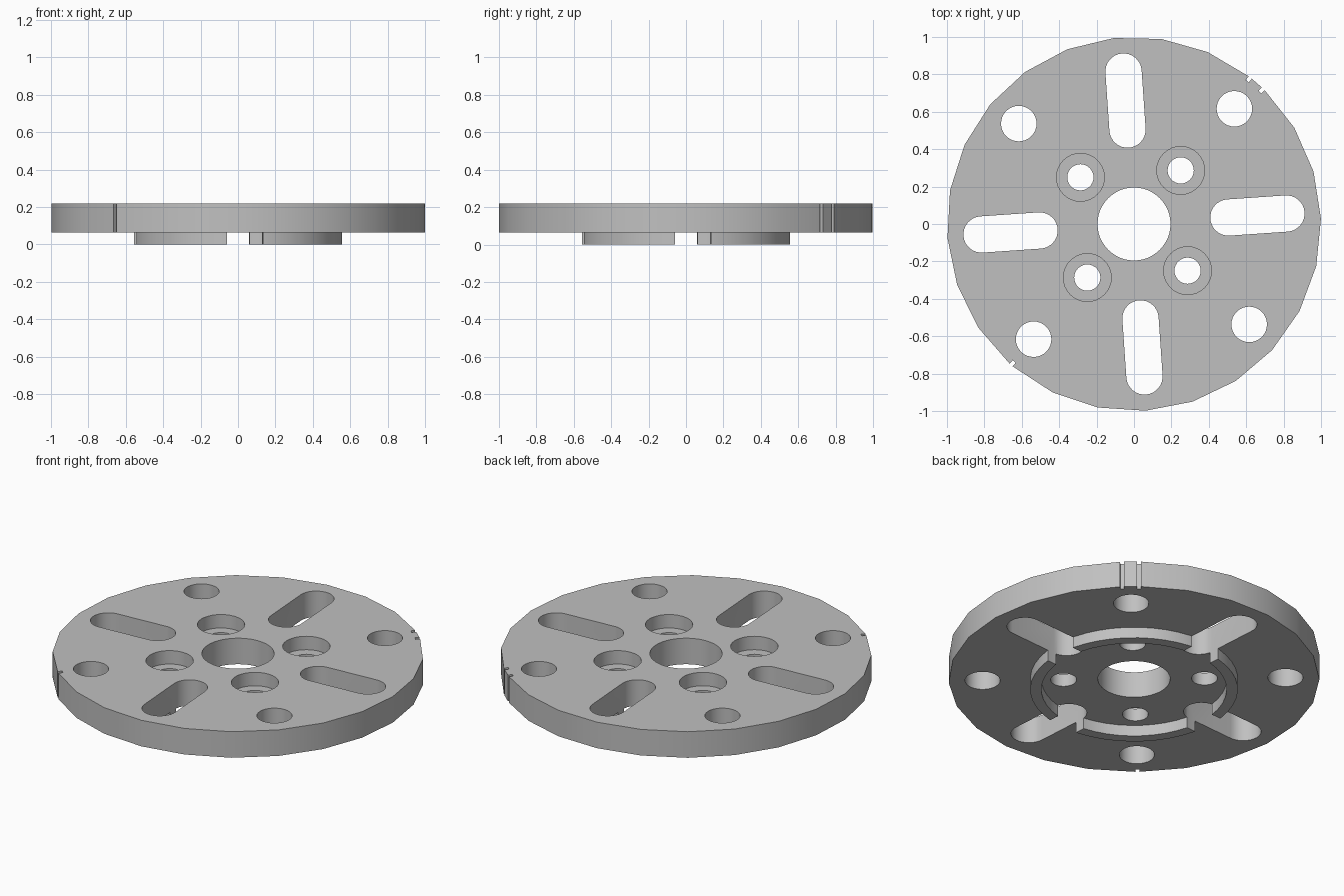
import bpy
import bmesh
from math import sin, cos, pi, radians

if "Cube" in bpy.data.objects:
    bpy.data.objects.remove(bpy.data.objects["Cube"])

TURN = radians(3.93)          # whole pattern is turned slightly
BOTTOM, TOP = 0.065, 0.22     # plate faces
LOW, HIGH = -0.1, 0.4         # through-cut range

steel = bpy.data.materials.new("plain_grey")
steel.use_nodes = True
GREY = (0.53, 0.53, 0.53, 1)
steel.diffuse_color = GREY
steel.node_tree.nodes["Principled BSDF"].inputs["Base Color"].default_value = GREY


def polar(r, a):
    return r * cos(a), r * sin(a)


def circle(r, n, cx=0, cy=0):
    return [(cx + r * cos(2 * pi * i / n), cy + r * sin(2 * pi * i / n)) for i in range(n)]


def slot(near, far, r, a, n=16):
    """Round-ended slot outline lying along direction a."""
    pts = []
    for dist, start in ((far, a - pi / 2), (near, a + pi / 2)):
        cx, cy = polar(dist, a)
        for i in range(n + 1):
            dx, dy = polar(r, start + pi * i / n)
            pts.append((cx + dx, cy + dy))
    return pts


def prisms(name, outlines, z0, z1):
    """One object holding an upright prism for each outline."""
    bm = bmesh.new()
    for pts in outlines:
        face = bm.faces.new([bm.verts.new((x, y, z0)) for x, y in pts])
        out = bmesh.ops.extrude_face_region(bm, geom=[face])
        new = [v for v in out["geom"] if isinstance(v, bmesh.types.BMVert)]
        bmesh.ops.translate(bm, verts=new, vec=(0, 0, z1 - z0))
    bmesh.ops.recalc_face_normals(bm, faces=bm.faces)
    mesh = bpy.data.meshes.new(name)
    bm.to_mesh(mesh)
    bm.free()
    mesh.materials.append(steel)
    obj = bpy.data.objects.new(name, mesh)
    bpy.context.collection.objects.link(obj)
    return obj


def combine(target, tool, operation):
    """Apply a boolean and discard the tool."""
    mod = target.modifiers.new(operation, "BOOLEAN")
    mod.operation, mod.object, mod.solver = operation, tool, "EXACT"
    bpy.context.view_layer.objects.active = target
    bpy.ops.object.modifier_apply(modifier=mod.name)
    bpy.data.objects.remove(tool)


# Plate outline: two faceted half rims, with narrow index notches between
def notch(a):
    half = radians(0.6)
    return [polar(r, a + s * half) for r, s in ((1, -1), (0.975, -1), (0.975, 1), (1, 1))]


mark = TURN + pi / 4
gap = radians(2.65)
notches = [notch(mark - gap), notch(mark + gap), notch(mark + pi)]
SEG = 12
outline = notches[0] + notches[1]
start, end = mark + gap + radians(0.6), mark + pi - radians(0.6)
outline += [polar(1, start + (end - start) * i / SEG) for i in range(1, SEG)]
outline += notches[2]
start, end = mark + pi + radians(0.6), mark + 2 * pi - gap - radians(0.6)
outline += [polar(1, start + (end - start) * i / SEG) for i in range(1, SEG)]
plate = prisms("adapter_plate", [outline], BOTTOM, TOP)

# Locating ring underneath
ring = prisms("locating_ring", [circle(0.56, 48)], 0, BOTTOM + 0.03)
combine(plate, ring, "UNION")
combine(plate, prisms("ring_recess", [circle(0.5, 48)], LOW, BOTTOM), "DIFFERENCE")

# Centre bore, four slots, four outer holes and four screw holes
cuts = [circle(0.195, 48)]
bores = []
for k in range(4):
    axis = TURN + k * pi / 2
    diagonal = axis + pi / 4
    cuts.append(slot(0.506, 0.817, 0.097, axis))
    cuts.append(circle(0.095, 32, *polar(0.817, diagonal)))
    cuts.append(circle(0.07, 32, *polar(0.38, diagonal)))
    bores.append(circle(0.128, 32, *polar(0.38, diagonal)))
combine(plate, prisms("through_cuts", cuts, LOW, HIGH), "DIFFERENCE")
combine(plate, prisms("counterbores", bores, TOP - 0.08, HIGH), "DIFFERENCE")

# Smooth curved walls, keep edges sharp
bpy.ops.object.select_all(action="DESELECT")
plate.select_set(True)
bpy.context.view_layer.objects.active = plate
bpy.ops.object.shade_smooth_by_angle(angle=radians(30))
